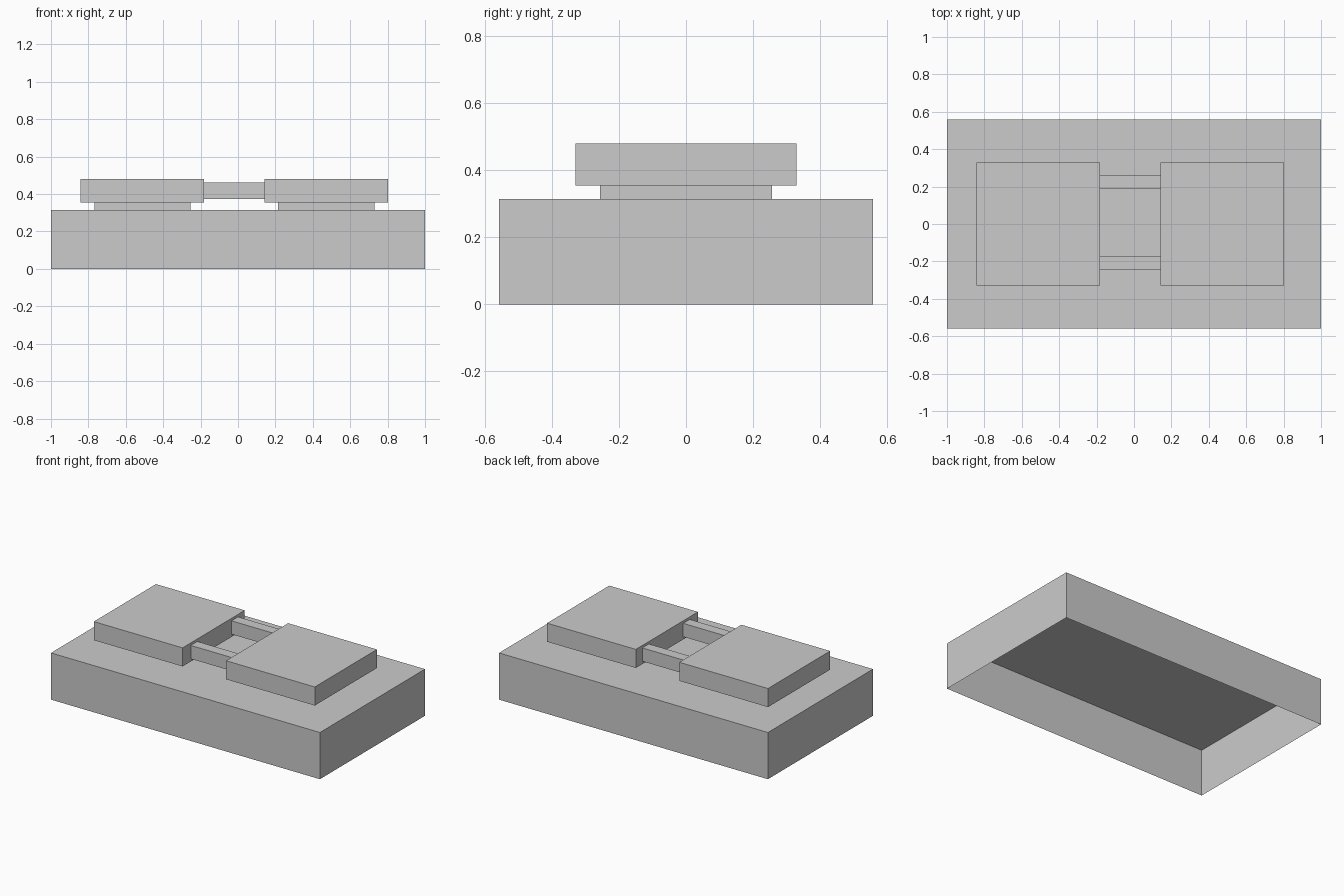
import bpy
import bmesh
from mathutils import Vector

if "Cube" in bpy.data.objects:
    bpy.data.objects.remove(bpy.data.objects["Cube"])


def box(name, lo, hi, open_dirs=()):
    """Flat-sided box between two corners; faces facing open_dirs are left out."""
    lo, hi = Vector(lo), Vector(hi)
    size, mid = hi - lo, (lo + hi) / 2
    bm = bmesh.new()
    bmesh.ops.create_cube(bm, size=1)
    bm.normal_update()
    gone = [f for f in bm.faces if any(f.normal.dot(Vector(d)) > 0.9 for d in open_dirs)]
    bmesh.ops.delete(bm, geom=gone, context='FACES')
    for v in bm.verts:
        v.co = Vector(a * b for a, b in zip(v.co, size)) + mid
    mesh = bpy.data.meshes.new(name)
    bm.to_mesh(mesh)
    bm.free()
    obj = bpy.data.objects.new(name, mesh)
    bpy.context.collection.objects.link(obj)
    return obj


UP, DOWN, LEFT, RIGHT = (0, 0, 1), (0, 0, -1), (-1, 0, 0), (1, 0, 0)
BASE_TOP, PAD_BOTTOM, PAD_TOP = 0.314, 0.355, 0.48

# Hollow base, open underneath
box("base", (-1, -0.558, 0), (1, 0.558, BASE_TOP), [DOWN])

# Two square pads, each on a narrower neck
for side, x in (("left", -0.511), ("right", 0.472)):
    box(side + "_neck", (x - 0.257, -0.257, BASE_TOP), (x + 0.257, 0.257, PAD_BOTTOM), [UP, DOWN])
    box(side + "_pad", (x - 0.33, -0.33, PAD_BOTTOM), (x + 0.33, 0.33, PAD_TOP))

# Two bars joining the pads
for side, y in (("front", -0.208), ("back", 0.225)):
    box(side + "_bar", (-0.181, y - 0.035, 0.373), (0.142, y + 0.035, 0.463), [LEFT, RIGHT])
